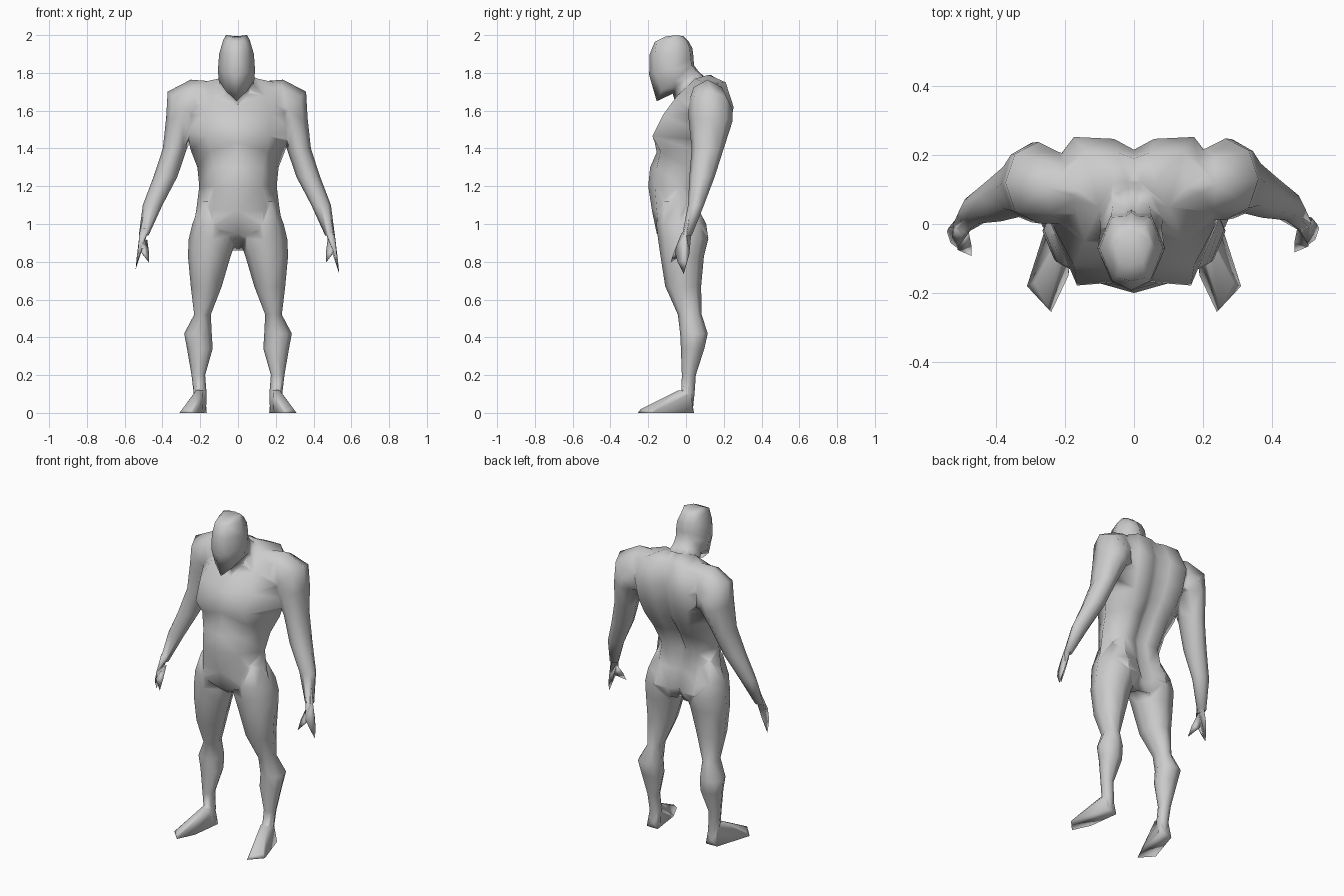
import bpy, bmesh, math


def finish(name, bm):
    bmesh.ops.triangulate(bm, faces=bm.faces[:])
    bmesh.ops.recalc_face_normals(bm, faces=bm.faces[:])
    if bm.calc_volume(signed=True) < 0:
        bmesh.ops.reverse_faces(bm, faces=bm.faces[:])
    mesh = bpy.data.meshes.new(name)
    bm.to_mesh(mesh)
    bm.free()
    ob = bpy.data.objects.new(name, mesh)
    bpy.context.collection.objects.link(ob)
    return ob


def loft(name, rings):
    bm = bmesh.new()
    loops = [[bm.verts.new(p) for p in r] for r in rings]
    n = len(loops[0])
    for a, b in zip(loops, loops[1:]):
        for i in range(n):
            j = (i + 1) % n
            bm.faces.new((a[i], a[j], b[j], b[i]))
    bm.faces.new(loops[0][::-1])
    bm.faces.new(loops[-1])
    return finish(name, bm)


def hull(name, pts):
    bm = bmesh.new()
    for p in pts:
        bm.verts.new(p)
    bmesh.ops.convex_hull(bm, input=bm.verts[:])
    loose = [v for v in bm.verts if not v.link_faces]
    bmesh.ops.delete(bm, geom=loose, context='VERTS')
    return finish(name, bm)


def body_ring(zf, zs, zb, w, yf, yfs, ym, yb, ysp, dx=0):
    # symmetric section: front centre, front side, side, back side, beside spine, spine
    half = [(.6 * w, yfs, (zf + zs) / 2), (w, ym, zs), (.6 * w, yb, zb),
            (.2 * w, .85 * yb + .15 * ysp, zb)]
    pts = [(0, yf, zf)] + half + [(0, ysp, zb)] + [(-x, y, z) for x, y, z in half[::-1]]
    return [(x + dx, y, z) for x, y, z in pts]


def limb_ring(z, x, y, rx, ry, tilt=0, n=8):
    t = math.radians(tilt)
    angles = [2 * math.pi * i / n for i in range(n)]
    return [(x + rx * math.cos(a) * math.cos(t), y + ry * math.sin(a),
             z + rx * math.cos(a) * math.sin(t)) for a in angles]


# torso: pelvis, waist, chest, shoulders, neck base
torso = [
    (.905, .97, .86, .15, -.09, -.09, -.02, .07, .04),
    (.95, 1.02, .93, .23, -.155, -.145, -.03, .118, .07),
    (1.07, 1.08, 1.04, .22, -.18, -.155, -.03, .08, .05),
    (1.20, 1.20, 1.17, .205, -.20, -.165, -.03, .06, .03),
    (1.30, 1.30, 1.30, .215, -.19, -.155, .01, .13, .08),
    (1.38, 1.39, 1.40, .25, -.155, -.135, .05, .19, .15),
    (1.43, 1.50, 1.50, .275, -.165, -.178, .08, .23, .19),
    (1.55, 1.61, 1.62, .29, -.135, -.12, .10, .252, .215),
    (1.61, 1.74, 1.75, .24, -.07, -.05, .11, .21, .19),
    (1.63, 1.77, 1.79, .10, -.05, -.03, .05, .12, .13),
]
body = loft("body", [body_ring(*r) for r in torso])

# neck and head, tilted forward
head = [
    (1.58, 1.70, 1.74, .10, -.04, -.02, .06, .14, .14),
    (1.69, 1.76, 1.81, .088, -.07, -.055, -.01, .055, .065),
    (1.65, 1.76, 1.84, .095, -.155, -.13, -.06, .03, .042),
    (1.79, 1.82, 1.88, .098, -.195, -.165, -.07, .025, .04),
    (1.90, 1.90, 1.93, .092, -.192, -.165, -.07, .02, .034),
    (1.965, 1.975, 1.97, .07, -.165, -.155, -.07, .005, .012),
    (1.985, 2.0, 1.995, .055, -.12, -.11, -.05, -.02, -.015),
]
parts = [loft("head", [body_ring(*r, dx=-.008) for r in head])]

leg = [
    (1.12, .125, -.045, .07, .09), (1.00, .132, -.025, .11, .132),
    (.92, .135, -.015, .126, .133), (.83, .152, -.02, .113, .115),
    (.67, .168, -.015, .082, .095), (.52, .188, .02, .044, .063),
    (.42, .212, .042, .073, .073), (.34, .202, .035, .068, .062),
    (.20, .21, .015, .036, .037), (.10, .20, .01, .034, .035), (.015, .20, .01, .031, .026),
]
foot = [
    (.165, .042, 0), (.24, .04, 0), (.175, .025, .11), (.228, .025, .11),
    (.185, -.04, .12), (.22, -.04, .12), (.19, -.15, 0), (.24, -.255, 0),
    (.31, -.18, 0), (.25, -.24, .02), (.29, -.17, .02), (.23, -.16, .055),
]
# arm starts inside the chest, turns over the shoulder and hangs down
arm = [
    (1.63, .11, .10, .125, .085, 86), (1.63, .21, .115, .137, .105, 78),
    (1.605, .265, .13, .135, .118, 45), (1.54, .285, .13, .086, .115, 14),
    (1.40, .322, .115, .064, .085), (1.25, .372, .085, .063, .067),
    (1.10, .44, .053, .052, .042), (.94, .487, .005, .026, .026),
]
palm = [
    (.465, -.005, .95), (.512, .0, .95), (.485, .028, .95), (.488, -.025, .95),
    (.505, -.06, .86), (.515, .018, .84), (.53, .0, .80), (.525, -.045, .80), (.536, -.012, .735),
]
thumb = [
    (.475, .0, .92), (.50, -.01, .90), (.465, -.05, .85), (.505, -.065, .85),
    (.50, -.02, .84), (.465, -.082, .795),
]

# paired limbs; the left arm hangs slightly wider, its hand slightly higher
for side, s in (("right", 1), ("left", -1)):
    ox, oy = (0, 0) if s > 0 else (.012, -.01)

    def put(pts, dx=0, dy=0, dz=0):
        return [(s * (x + dx), y + dy, z + dz) for x, y, z in pts]

    parts += [
        loft(side + "_leg", [put(limb_ring(*r)) for r in leg]),
        hull(side + "_foot", put(foot)),
        loft(side + "_arm", [put(limb_ring(*r), ox, oy) for r in arm]),
        hull(side + "_palm", put(palm, ox / 2, oy, 0 if s > 0 else .025)),
        hull(side + "_thumb", put(thumb, ox / 2, oy)),
    ]

# merge everything into one smooth skin
bpy.context.view_layer.objects.active = body
for part in parts:
    mod = body.modifiers.new("union", 'BOOLEAN')
    mod.operation = 'UNION'
    mod.solver = 'EXACT'
    mod.object = part
    bpy.ops.object.modifier_apply(modifier=mod.name)
    bpy.data.objects.remove(part)
bpy.ops.object.select_all(action='DESELECT')
body.select_set(True)
bpy.ops.object.shade_smooth()
